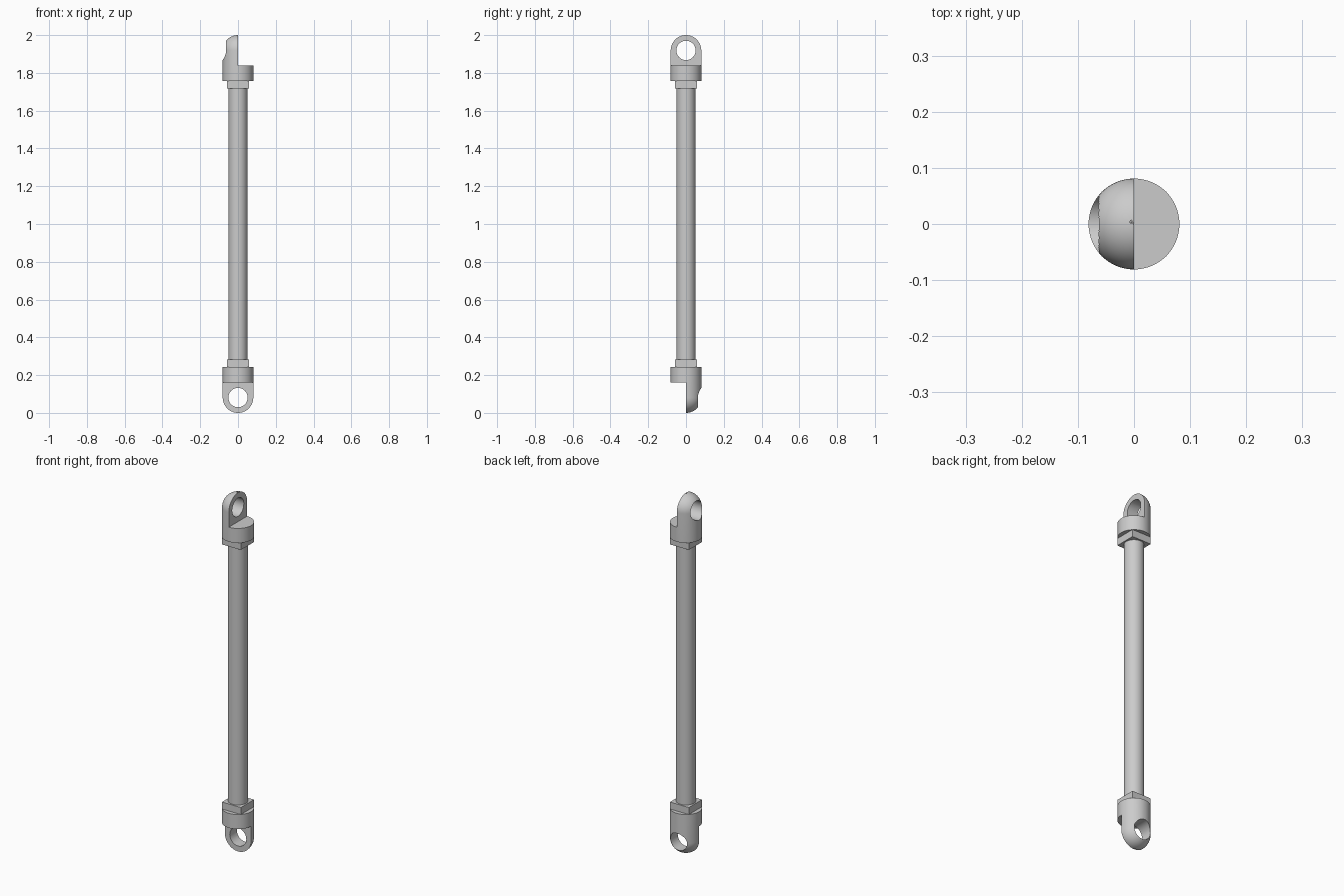
import bpy, bmesh
from math import pi, sin, cos, radians
from mathutils import Matrix

cube = bpy.data.objects.get("Cube")
if cube:
    bpy.data.objects.remove(cube, do_unlink=True)

R = 0.081          # fitting radius
HOLE = 0.051       # eye hole radius
EYE_Z = 2 - R      # eye centre, also the dome centre
SHELF_Z = EYE_Z - R
COLLAR_Z = SHELF_Z - R
NUT_Z = 1.718

steel = bpy.data.materials.new("light grey steel")
steel.use_nodes = True
grey = (0.6, 0.6, 0.6, 1)
steel.diffuse_color = grey
steel.node_tree.nodes["Principled BSDF"].inputs["Base Color"].default_value = grey


def make(name, bm):
    bmesh.ops.recalc_face_normals(bm, faces=bm.faces)
    mesh = bpy.data.meshes.new(name)
    bm.to_mesh(mesh)
    bm.free()
    mesh.materials.append(steel)
    obj = bpy.data.objects.new(name, mesh)
    bpy.context.collection.objects.link(obj)
    return obj


def activate(obj):
    bpy.ops.object.select_all(action='DESELECT')
    obj.select_set(True)
    bpy.context.view_layer.objects.active = obj


def smooth(obj):
    activate(obj)
    bpy.ops.object.shade_smooth_by_angle(angle=radians(30))


def cylinder(name, radius, length, matrix):
    bm = bmesh.new()
    bmesh.ops.create_cone(bm, cap_ends=True, segments=48, radius1=radius,
                          radius2=radius, depth=length, matrix=matrix)
    return make(name, bm)


def box(name, size, centre):
    bm = bmesh.new()
    bmesh.ops.create_cube(bm, size=1, matrix=Matrix.Translation(centre)
                          @ Matrix.Diagonal((*size, 1)))
    return make(name, bm)


def cut(obj, cutter):
    mod = obj.modifiers.new("cut", 'BOOLEAN')
    mod.operation = 'DIFFERENCE'
    mod.solver = 'EXACT'
    mod.object = cutter
    activate(obj)
    bpy.ops.object.modifier_apply(modifier=mod.name)
    bpy.data.objects.remove(cutter, do_unlink=True)


def domed_body(name):
    # round body with a hemispherical end, revolved about z
    arc = [radians(a) for a in range(0, 91, 6)]
    profile = [(0, COLLAR_Z), (R, COLLAR_Z)]
    profile += [(R * cos(a), EYE_Z + R * sin(a)) for a in arc]
    bm = bmesh.new()
    verts = [bm.verts.new((x, 0, z)) for x, z in profile]
    edges = [bm.edges.new(pair) for pair in zip(verts, verts[1:])]
    bmesh.ops.spin(bm, geom=verts + edges, cent=(0, 0, 0), axis=(0, 0, 1),
                   angle=2 * pi, steps=64)
    bmesh.ops.remove_doubles(bm, verts=bm.verts, dist=1e-5)
    return make(name, bm)


def end_fitting(prefix, matrix):
    # half-lapped eye on a round collar
    eye = domed_body(prefix + "_eye_fitting")
    cut(eye, box("half_cutter", (0.4, 0.4, 0.4), (0.2, 0, SHELF_Z + 0.2)))
    cut(eye, cylinder("hole_cutter", HOLE, 0.5,
                      Matrix.Translation((0, 0, EYE_Z)) @ Matrix.Rotation(pi / 2, 4, 'Y')))
    # square lock nut
    nut = box(prefix + "_lock_nut", (0.116, 0.116, COLLAR_Z - NUT_Z),
              (0, 0, (COLLAR_Z + NUT_Z) / 2))
    for obj in (eye, nut):
        obj.data.transform(matrix)
    smooth(eye)


# the lower end is the upper one turned over and given a quarter turn
middle = Matrix.Translation((0, 0, 1))
turn_over = (middle @ Matrix.Rotation(-pi / 2, 4, 'Z')
             @ Matrix.Rotation(pi, 4, 'X') @ middle.inverted())
end_fitting("upper", Matrix.Identity(4))
end_fitting("lower", turn_over)

# long rod joining both ends
rod = cylinder("rod", 0.05, 2 * (NUT_Z - 1) + 0.02, middle)
smooth(rod)
